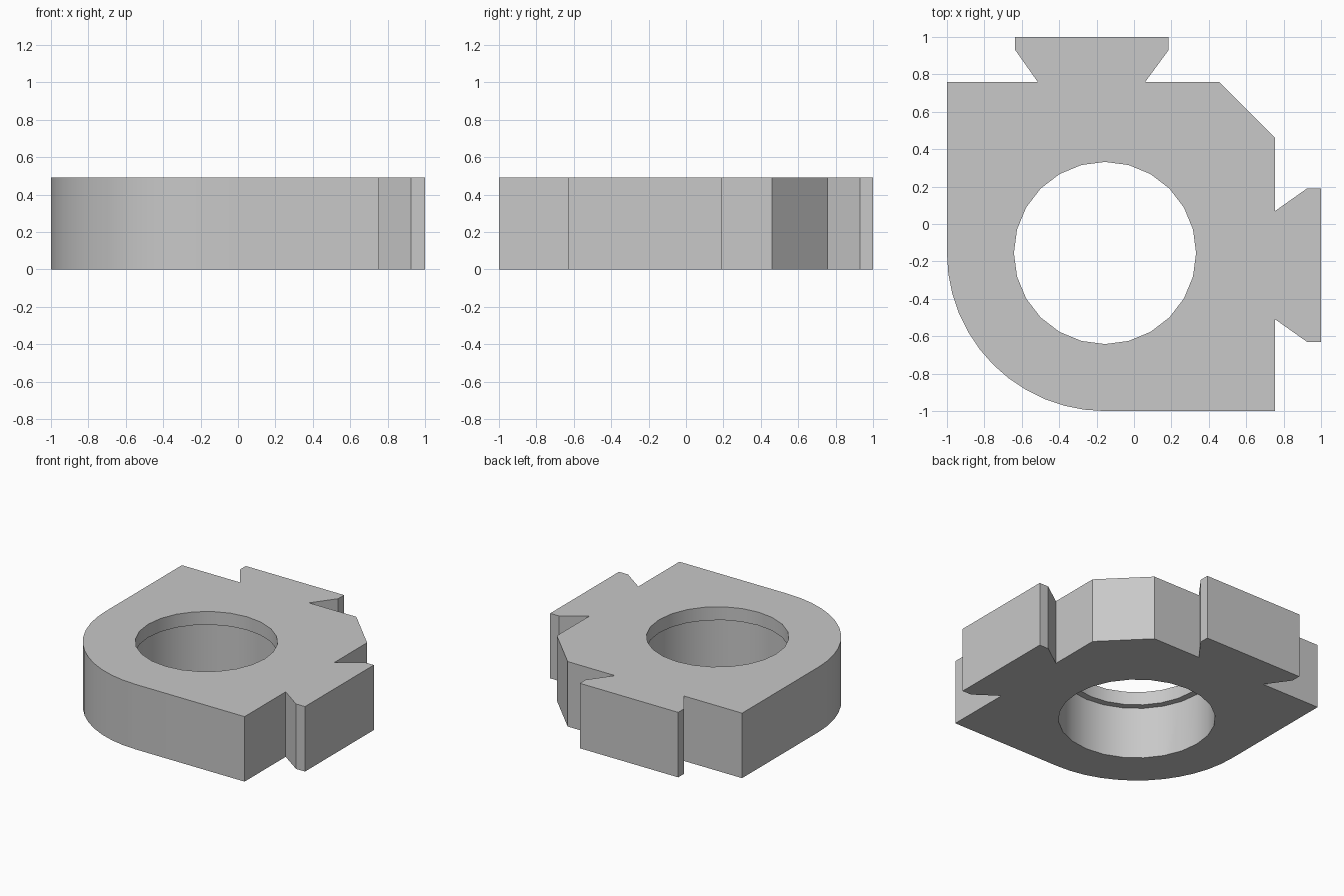
import bpy, bmesh
from math import sin, cos, pi, radians

if "Cube" in bpy.data.objects:
    bpy.data.objects.remove(bpy.data.objects["Cube"], do_unlink=True)

HEIGHT = 0.49
LIP_Z = 0.39                 # underside of the lip at the top of the bore
CENTRE = -0.155              # bore and rounded corner share this x and y
LIP_R, BORE_R, CORNER_R = 0.487, 0.536, 0.845

grey = bpy.data.materials.new("light_grey")
grey.use_nodes = True
colour = (0.58, 0.58, 0.58, 1)
grey.diffuse_color = colour
grey.node_tree.nodes["Principled BSDF"].inputs["Base Color"].default_value = colour


def arc(radius, start, end, steps):
    """Points on an arc around the shared centre, both ends included."""
    angles = [radians(start + (end - start) * i / steps) for i in range(steps + 1)]
    return [(CENTRE + radius * cos(a), CENTRE + radius * sin(a)) for a in angles]


def stack(name, layers):
    """Solid made by bridging equal outlines, each given as (points, z)."""
    bm = bmesh.new()
    rings = [[bm.verts.new((x, y, z)) for x, y in pts] for pts, z in layers]
    n = len(rings[0])
    for low, high in zip(rings, rings[1:]):
        for i in range(n):
            j = (i + 1) % n
            bm.faces.new((low[i], low[j], high[j], high[i]))
    bm.faces.new(rings[0][::-1])
    bm.faces.new(rings[-1])
    bmesh.ops.recalc_face_normals(bm, faces=bm.faces)
    mesh = bpy.data.meshes.new(name)
    bm.to_mesh(mesh)
    bm.free()
    mesh.materials.append(grey)
    obj = bpy.data.objects.new(name, mesh)
    bpy.context.collection.objects.link(obj)
    return obj


# Body outline: rounded corner, side dovetail, chamfer, rear dovetail
outline = arc(CORNER_R, 180, 270, 12)
outline += [(0.755, -1), (0.755, -0.51), (0.925, -0.63), (1, -0.63),
            (1, 0.19), (0.925, 0.19), (0.755, 0.07)]
outline += [(0.755, 0.46), (0.455, 0.76)]
outline += [(0.06, 0.76), (0.185, 0.93), (0.185, 1),
            (-0.635, 1), (-0.635, 0.93), (-0.515, 0.76), (-1, 0.76)]
body = stack("bearing_block", [(outline, 0), (outline, HEIGHT)])

# Stepped bore: wide from below, narrower through the top lip
wide, narrow = (arc(r, 0, 345, 23) for r in (BORE_R, LIP_R))
cutter = stack("bore_cutter", [(wide, -0.1), (wide, LIP_Z),
                               (narrow, LIP_Z), (narrow, HEIGHT + 0.1)])
cutter.hide_render = True

bpy.ops.object.select_all(action="DESELECT")
body.select_set(True)
bpy.context.view_layer.objects.active = body
cut = body.modifiers.new("bore", "BOOLEAN")
cut.operation = "DIFFERENCE"
cut.solver = "EXACT"
cut.object = cutter
bpy.ops.object.modifier_apply(modifier=cut.name)
bpy.data.objects.remove(cutter, do_unlink=True)

bpy.ops.object.shade_smooth_by_angle(angle=radians(30))
